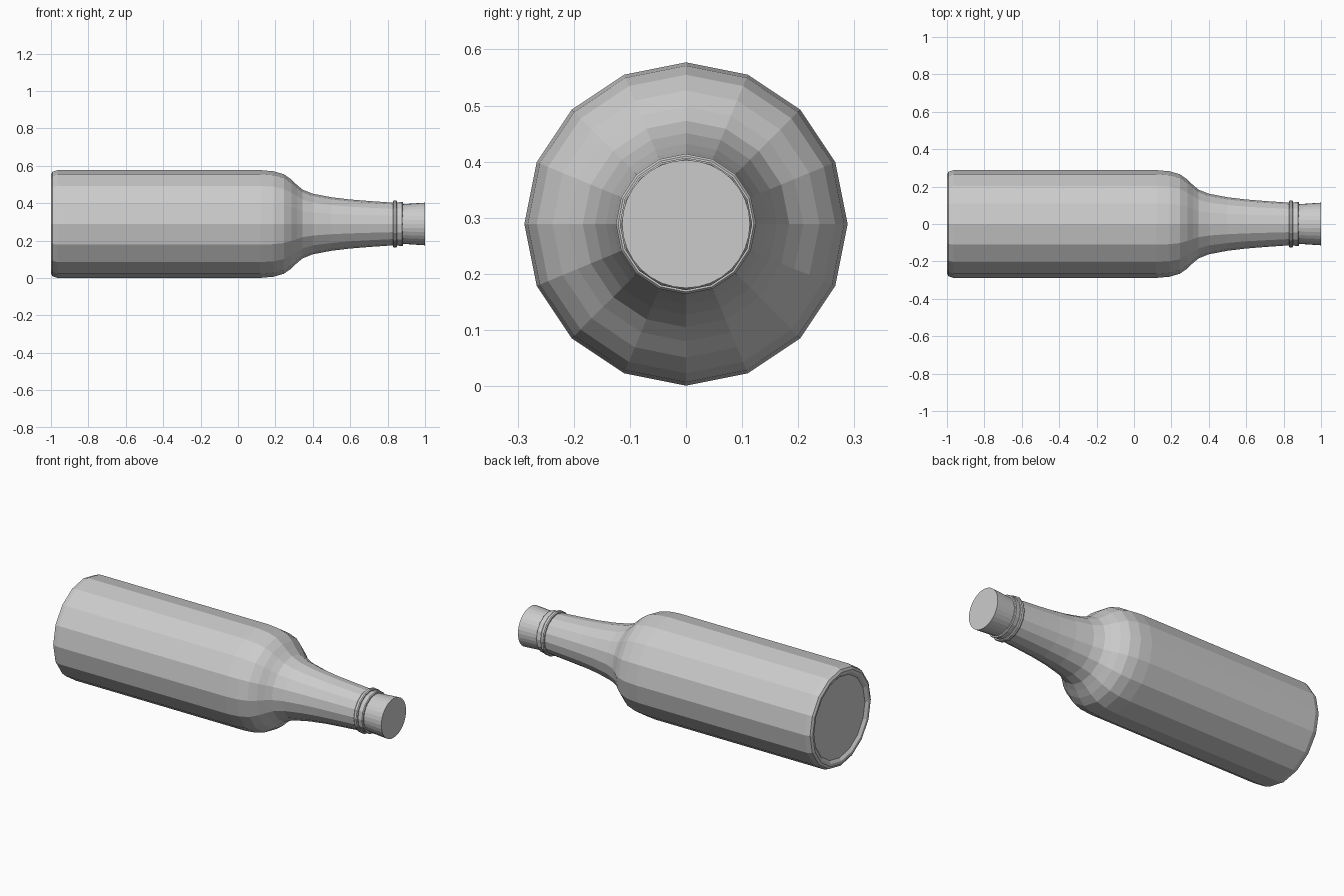
import bpy
import bmesh
from math import cos, sin, tau

if "Cube" in bpy.data.objects:
    bpy.data.objects.remove(bpy.data.objects["Cube"], do_unlink=True)

AXIS_Z = 0.289

grey = bpy.data.materials.new("plain_grey")
grey.use_nodes = True
grey.diffuse_color = (0.6, 0.6, 0.6, 1)
grey.node_tree.nodes["Principled BSDF"].inputs["Base Color"].default_value = (0.6, 0.6, 0.6, 1)


def lathe(name, profile, sides, closed=False):
    """Turn (x, radius) points about the long axis; open ends get flat caps."""
    bm = bmesh.new()
    rings = [[bm.verts.new((x, r * cos(tau * i / sides), AXIS_Z + r * sin(tau * i / sides)))
              for i in range(sides)] for x, r in profile]
    pairs = list(zip(rings, rings[1:]))
    if closed:
        pairs.append((rings[-1], rings[0]))
    else:
        bm.faces.new(rings[0])
        bm.faces.new(rings[-1])
    for a, b in pairs:
        for i in range(sides):
            j = (i + 1) % sides
            bm.faces.new((a[i], a[j], b[j], b[i]))
    bmesh.ops.recalc_face_normals(bm, faces=bm.faces)
    mesh = bpy.data.meshes.new(name)
    bm.to_mesh(mesh)
    bm.free()
    mesh.materials.append(grey)
    obj = bpy.data.objects.new(name, mesh)
    bpy.context.collection.objects.link(obj)
    return obj


# Bottle: slightly recessed base, rounded heel, straight body, shoulder and neck
base = [(-0.985, 0.235), (-0.998, 0.25), (-1.0, 0.265), (-0.992, 0.279), (-0.965, 0.288)]
shoulder = [(0.12, 0.288), (0.19, 0.282), (0.245, 0.266), (0.285, 0.238), (0.315, 0.209),
            (0.345, 0.184), (0.4, 0.162)]
neck = [(0.5, 0.143), (0.6, 0.131), (0.7, 0.123), (0.83, 0.114)]
lathe("bottle_body", base + shoulder + neck, 16)

# Raised ring and lip at the mouth
lathe("neck_ring", [(0.828, 0.106), (0.828, 0.121), (0.833, 0.125),
                    (0.846, 0.125), (0.851, 0.121), (0.851, 0.106)], 16, closed=True)
lathe("mouth_lip", [(0.85, 0.1), (0.85, 0.115), (0.878, 0.118),
                    (0.883, 0.115), (0.883, 0.1)], 16, closed=True)

# Tapered stopper
lathe("stopper", [(0.8, 0.1), (0.88, 0.106), (1.0, 0.114)], 32)
